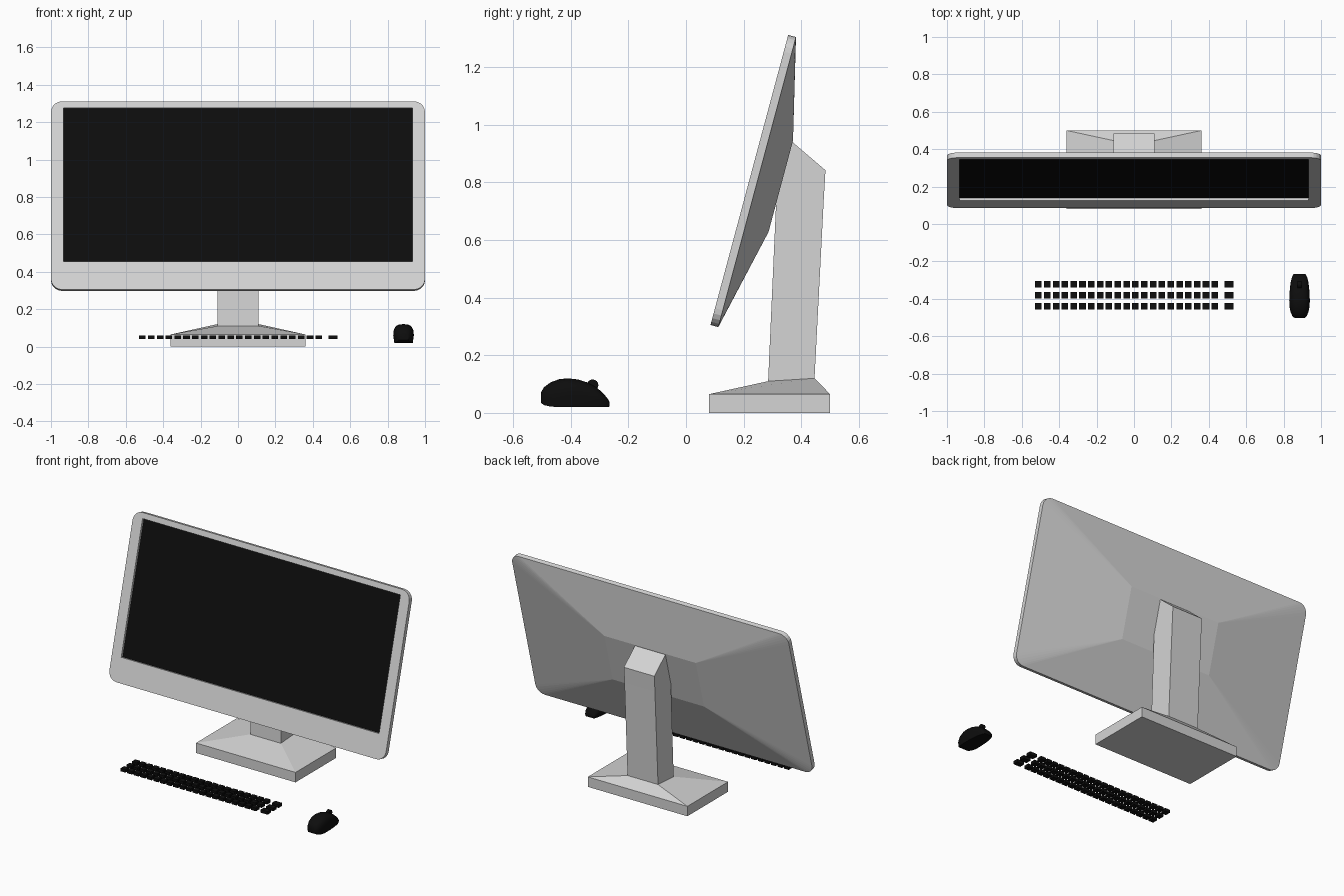
import bpy, bmesh, math

if "Cube" in bpy.data.objects:
    bpy.data.objects.remove(bpy.data.objects["Cube"])


def material(name, v):
    m = bpy.data.materials.new(name)
    m.diffuse_color = (v, v, v, 1)
    m.use_nodes = True
    m.node_tree.nodes["Principled BSDF"].inputs["Base Color"].default_value = m.diffuse_color
    return m


SILVER = material("silver_grey", 0.66)
BLACK = material("near_black", 0.004)


def loft(name, rings, mats, dark_first_cap=False):
    """Skin a list of equal-length point rings and cap both ends."""
    bm = bmesh.new()
    loops = [[bm.verts.new(p) for p in r] for r in rings]
    n = len(loops[0])
    first = bm.faces.new(loops[0])
    if dark_first_cap:
        first.material_index = 1
    bm.faces.new(loops[-1])
    for a, b in zip(loops, loops[1:]):
        for i in range(n):
            j = (i + 1) % n
            bm.faces.new((a[i], a[j], b[j], b[i]))
    bmesh.ops.remove_doubles(bm, verts=bm.verts[:], dist=1e-5)
    bmesh.ops.recalc_face_normals(bm, faces=bm.faces[:])
    return finish(name, bm, mats)


def finish(name, bm, mats):
    me = bpy.data.meshes.new(name)
    bm.to_mesh(me)
    bm.free()
    for m in mats:
        me.materials.append(m)
    ob = bpy.data.objects.new(name, me)
    bpy.context.collection.objects.link(ob)
    return ob


def smooth(ob, degrees):
    bpy.ops.object.select_all(action='DESELECT')
    ob.select_set(True)
    bpy.context.view_layer.objects.active = ob
    bpy.ops.object.shade_smooth_by_angle(angle=math.radians(degrees))


# Monitor: rounded slab leaning back 15 degrees, recessed screen, tapered back
S, C = math.sin(math.radians(15)), math.cos(math.radians(15))
K = 6  # points per corner


def slab_ring(hx, v0, v1, w, r=0.0):
    pts = []
    corners = ((hx - r, v1 - r), (-hx + r, v1 - r), (-hx + r, v0 + r), (hx - r, v0 + r))
    for q, (cx, cv) in enumerate(corners):
        for k in range(K):
            a = math.pi / 2 * (q + k / (K - 1))
            u, v = cx + r * math.cos(a), cv + r * math.sin(a)
            pts.append((u, 0.085 + v * S + w * C, 0.305 + v * C - w * S))
    return pts


loft("monitor", [
    slab_ring(0.932, 0.155, 1.006, 0.015),
    slab_ring(0.932, 0.155, 1.006, 0.0),
    slab_ring(1.0, 0.0, 1.042, 0.0, 0.06),
    slab_ring(1.0, 0.0, 1.042, 0.028, 0.06),
    slab_ring(0.33, 0.364, 0.692, 0.111),
], [SILVER, BLACK], dark_first_cap=True)


# Stand: plinth, sloped shoulder and leaning neck with slanted top
def stand_ring(hx, yf, zf, yb, zb):
    return [(-hx, yf, zf), (hx, yf, zf), (hx, yb, zb), (-hx, yb, zb)]


loft("stand", [
    stand_ring(0.36, 0.08, 0.0, 0.50, 0.0),
    stand_ring(0.36, 0.08, 0.065, 0.50, 0.065),
    stand_ring(0.11, 0.285, 0.11, 0.446, 0.12),
    stand_ring(0.11, 0.313, 0.735, 0.478, 0.74),
    stand_ring(0.11, 0.367, 0.942, 0.484, 0.842),
], [SILVER])

# Keyboard: three rows of small keys plus one wider key at each right end
bm = bmesh.new()


def add_key(x, y, sx):
    made = bmesh.ops.create_cube(bm, size=1)["verts"]
    for v in made:
        v.co = (x + v.co.x * sx, y + v.co.y * 0.035, 0.05 + v.co.z * 0.02)


COLS = 21
for y in (-0.323, -0.381, -0.439):
    for i in range(COLS):
        add_key(-0.511 + i * 0.943 / (COLS - 1), y, 0.035)
    add_key(0.508, y, 0.05)
finish("keyboard_keys", bm, [BLACK])


# Mouse: domed body lofted from tail to nose
def mouse_ring(y, hw, zb, zt):
    zm = zb + (zt - zb) * 0.4
    pts = [(0.885 - hw * 0.9, y, zb), (0.885 + hw * 0.9, y, zb)]
    for i in range(17):
        a = math.pi * i / 16
        c, s = math.cos(a), math.sin(a)
        pts.append((0.885 + math.copysign(hw * abs(c) ** 0.75, c), y,
                    zm + (zt - zm) * max(s, 0) ** 0.75))
    return pts


body = loft("mouse_body", [mouse_ring(*p) for p in (
    (-0.503, 0.026, 0.035, 0.072), (-0.493, 0.038, 0.027, 0.089),
    (-0.47, 0.048, 0.022, 0.106), (-0.44, 0.054, 0.02, 0.117),
    (-0.41, 0.055, 0.02, 0.120), (-0.375, 0.054, 0.02, 0.116),
    (-0.34, 0.051, 0.02, 0.105), (-0.31, 0.047, 0.02, 0.088),
    (-0.285, 0.041, 0.02, 0.066), (-0.271, 0.034, 0.02, 0.048),
    (-0.266, 0.028, 0.022, 0.038))], [BLACK])
smooth(body, 40)

# Scroll wheel
wheel = loft("mouse_wheel", [
    [(x, -0.324 + 0.02 * math.cos(i * math.pi / 8), 0.096 + 0.02 * math.sin(i * math.pi / 8))
     for i in range(16)] for x in (0.875, 0.895)], [BLACK])
smooth(wheel, 40)
